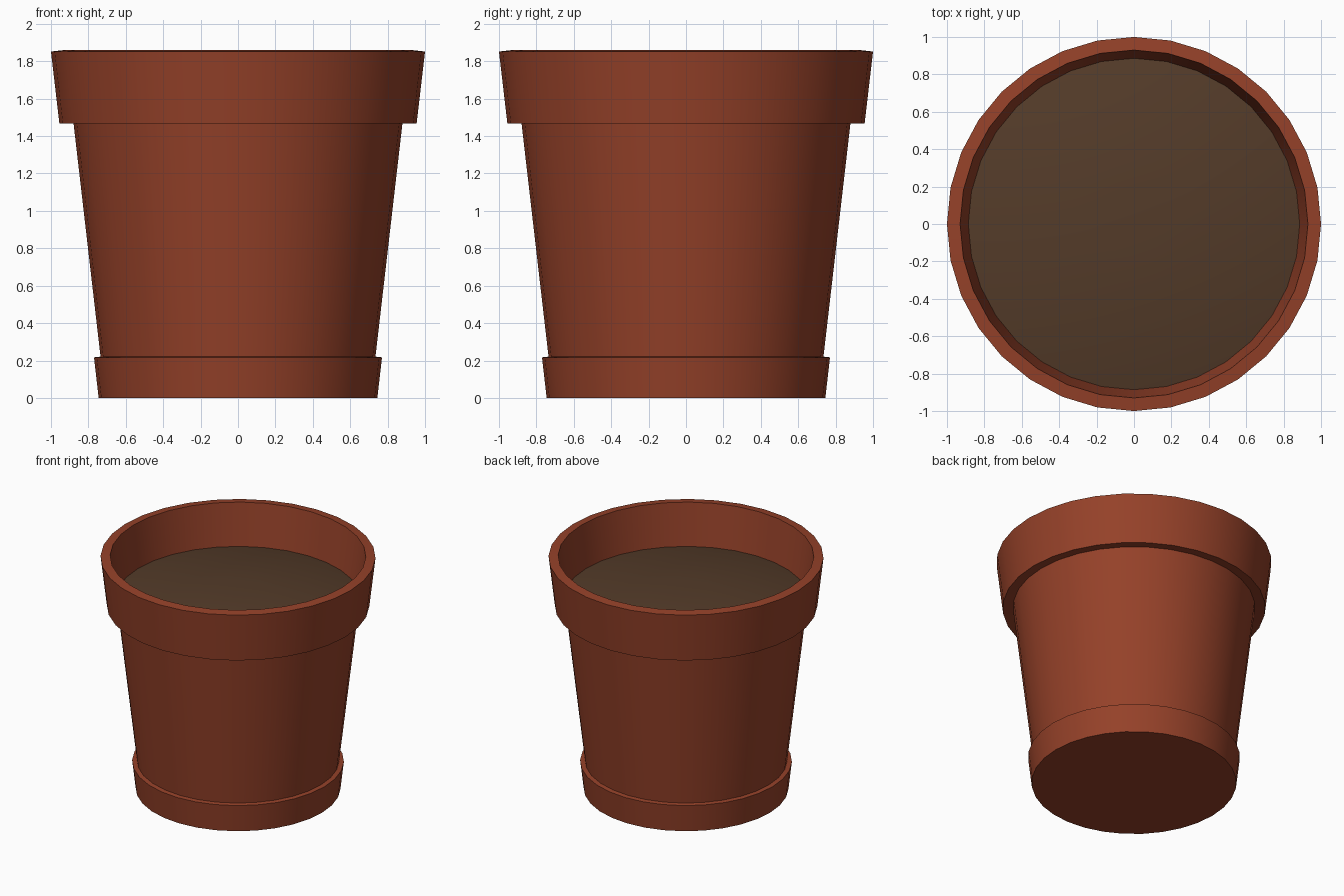
import bpy, bmesh
from math import cos, sin, pi, radians

if "Cube" in bpy.data.objects:
    bpy.data.objects.remove(bpy.data.objects["Cube"])

SIDES = 32


def material(name, color):
    m = bpy.data.materials.new(name)
    m.diffuse_color = (*color, 1)
    m.use_nodes = True
    m.node_tree.nodes["Principled BSDF"].inputs["Base Color"].default_value = m.diffuse_color
    return m


def lathe(name, profile, mat, cap_first=False, cap_last=False):
    """Revolve (radius, height) points around z, optionally capping the ends."""
    bm = bmesh.new()
    rings = [[bm.verts.new((r * cos(2 * pi * i / SIDES), r * sin(2 * pi * i / SIDES), z))
              for i in range(SIDES)] for r, z in profile]
    for a, b in zip(rings, rings[1:]):
        for i in range(SIDES):
            j = (i + 1) % SIDES
            bm.faces.new((a[i], a[j], b[j], b[i]))
    if cap_first:
        bm.faces.new(rings[0][::-1])
    if cap_last:
        bm.faces.new(rings[-1])
    mesh = bpy.data.meshes.new(name)
    bm.to_mesh(mesh)
    bm.free()
    obj = bpy.data.objects.new(name, mesh)
    bpy.context.collection.objects.link(obj)
    mesh.materials.append(mat)
    bpy.ops.object.select_all(action='DESELECT')
    bpy.context.view_layer.objects.active = obj
    obj.select_set(True)
    bpy.ops.object.shade_smooth_by_angle(angle=radians(30))
    return obj


terracotta = material("terracotta", (0.30, 0.053, 0.022))
earth = material("earth", (0.088, 0.044, 0.022))

# Pot: base band, tapered body, overhanging rim, inner wall down to the soil
lathe("pot", [
    (0.745, 0), (0.77, 0.217), (0.735, 0.221),
    (0.88, 1.474), (0.955, 1.467), (1.0, 1.852),
    (0.93, 1.86), (0.886, 1.525),
], terracotta, cap_first=True)

# Domed soil surface
lathe("soil", [(0.886 * cos(t), 1.525 + 0.1 * sin(t) ** 2)
               for t in (pi / 2 * k / 8 for k in range(8))], earth, cap_last=True)
